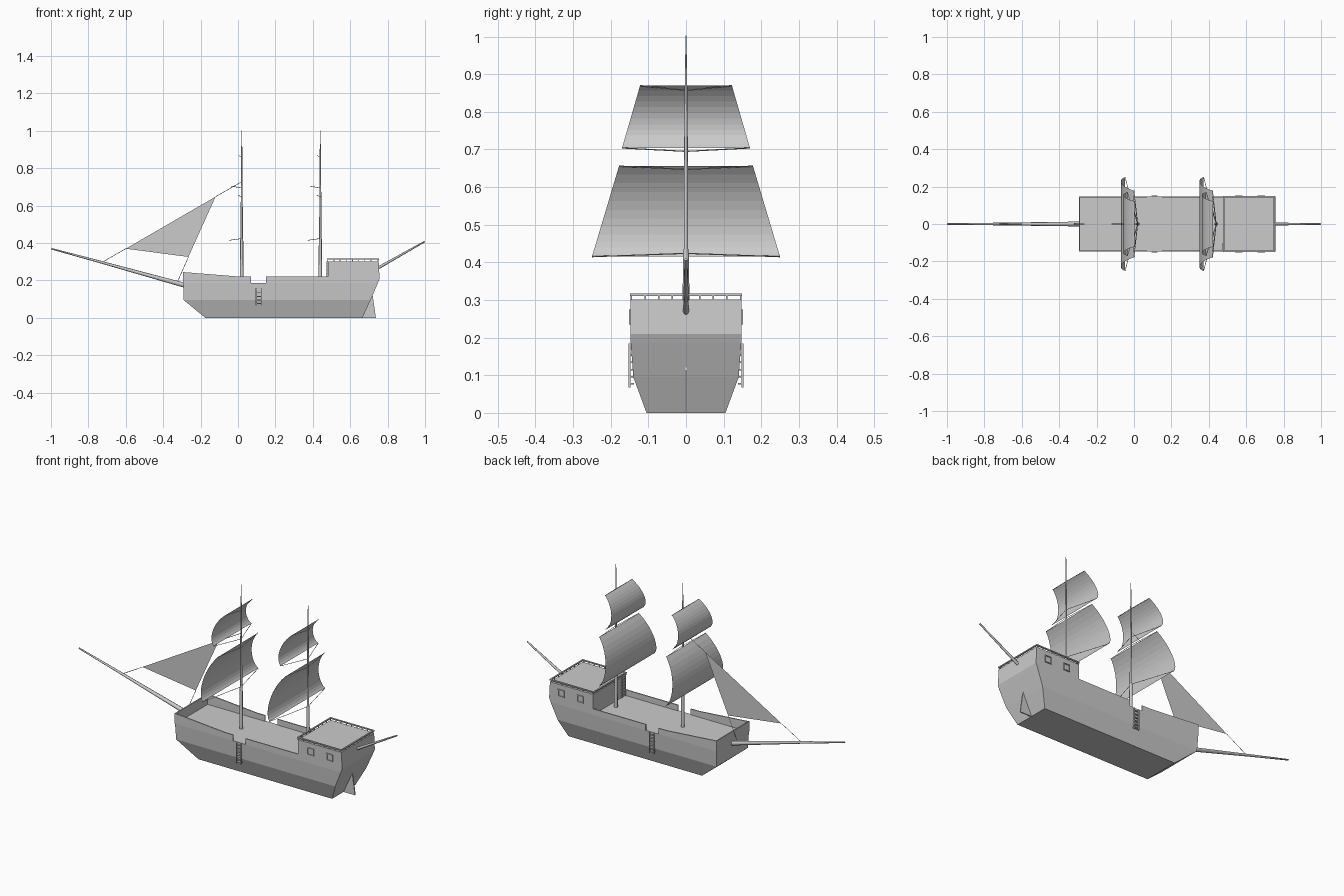
import bpy, bmesh, math
from mathutils import Vector

if "Cube" in bpy.data.objects:
    bpy.data.objects.remove(bpy.data.objects["Cube"])


def make(name, verts, faces):
    me = bpy.data.meshes.new(name)
    me.from_pydata(verts, [], faces)
    bm = bmesh.new()
    bm.from_mesh(me)
    bmesh.ops.recalc_face_normals(bm, faces=bm.faces)
    bm.to_mesh(me)
    bm.free()
    ob = bpy.data.objects.new(name, me)
    bpy.context.collection.objects.link(ob)
    return ob


def loft(name, rings):
    n = len(rings[0])
    verts = [p for r in rings for p in r]
    faces = [tuple(range(n)), tuple(range(len(verts) - n, len(verts)))]
    for k in range(len(rings) - 1):
        for i in range(n):
            j = (i + 1) % n
            faces.append((k * n + i, k * n + j, (k + 1) * n + j, (k + 1) * n + i))
    return make(name, verts, faces)


def prism(name, profile, y0, y1):
    return loft(name, [[(x, y, z) for x, z in profile] for y in (y0, y1)])


def box(name, x0, x1, y0, y1, z0, z1):
    return prism(name, [(x0, z0), (x1, z0), (x1, z1), (x0, z1)], y0, y1)


def spar(name, stations, sides=8):
    """Round tapered pole through (point, radius) stations on a straight line."""
    axis = (Vector(stations[-1][0]) - Vector(stations[0][0])).normalized()
    q = axis.to_track_quat('Z', 'Y')
    rings = []
    for p, r in stations:
        rings.append([Vector(p) + q @ Vector((r * math.cos(a), r * math.sin(a), 0))
                      for a in (2 * math.pi * i / sides for i in range(sides))])
    ob = loft(name, rings)
    for f in ob.data.polygons:
        f.use_smooth = len(f.vertices) == 4
    return ob


def rope(name, a, b):
    return spar(name, [(a, 0.0015), (b, 0.0015)], 4)


def bezier(p, t):
    while len(p) > 1:
        p = [a.lerp(b, t) for a, b in zip(p, p[1:])]
    return p[0]


# Lower hull up to the deck, flat bow and raked stern
levels = [(0, -0.175, 0.665, 0.105), (0.095, -0.29, 0.709, 0.14), (0.187, -0.293, 0.748, 0.147)]
loft("hull", [[(a, -w, z), (b, -w, z), (b, w, z), (a, w, z)] for z, a, b, w in levels])

# Stern cabin and rudder
prism("cabin", [(0.48, 0.187), (0.748, 0.187), (0.757, 0.21), (0.752, 0.302), (0.48, 0.302)], -0.147, 0.147)
prism("rudder", [(0.66, 0), (0.737, 0), (0.72, 0.12), (0.70, 0.09)], -0.003, 0.003)

# Bulwarks with a boarding gap on each side
box("bow_bulwark", -0.295, -0.289, -0.147, 0.147, 0.187, 0.245)
for s, side in ((-1, "front"), (1, "back")):
    y0, y1 = s * 0.141, s * 0.147
    prism("fore_bulwark_" + side, [(-0.295, 0.187), (0.07, 0.187), (0.07, 0.22), (0.02, 0.22), (-0.295, 0.245)], y0, y1)
    prism("mid_bulwark_" + side, [(0.15, 0.187), (0.48, 0.187), (0.48, 0.22), (0.15, 0.22)], y0, y1)
    # Boarding ladder
    for x in (0.096, 0.124):
        box("ladder_rail_" + side, x - 0.002, x + 0.002, s * 0.148, s * 0.153, 0.067, 0.185)
    for i in range(6):
        z = 0.075 + i * 0.019
        box("ladder_rung_" + side, 0.096, 0.124, s * 0.138, s * 0.152, z, z + 0.004)
    # Cabin window frames
    for x in (0.56, 0.68):
        for d in (-0.018, 0.018):
            box("window_jamb_" + side, x + d - 0.002, x + d + 0.002, s * 0.146, s * 0.152, 0.235, 0.275)
        for z in (0.235, 0.271):
            box("window_sill_" + side, x - 0.02, x + 0.02, s * 0.146, s * 0.152, z, z + 0.004)
    # Cabin side handrail
    box("side_handrail_" + side, 0.476, 0.754, s * 0.141, s * 0.149, 0.311, 0.317)
    for i in range(9):
        x = 0.48 + i * 0.033
        box("rail_post_" + side, x - 0.002, x + 0.002, s * 0.143, s * 0.147, 0.30, 0.312)

# Cabin end handrails
for x, end in ((0.476, "fore"), (0.746, "aft")):
    box("end_handrail_" + end, x, x + 0.008, -0.147, 0.147, 0.311, 0.317)
    for i in range(1, 8):
        y = -0.144 + i * 0.036
        box("end_post_" + end, x + 0.002, x + 0.006, y - 0.002, y + 0.002, 0.30, 0.312)

# Ladder from the deck to the cabin roof
for y in (-0.136, -0.104):
    box("cabin_ladder_rail", 0.473, 0.478, y - 0.002, y + 0.002, 0.187, 0.302)
for i in range(6):
    z = 0.2 + i * 0.018
    box("cabin_ladder_rung", 0.473, 0.48, -0.136, -0.104, z, z + 0.004)

# Bowsprit and stern boom
spar("bowsprit", [((-0.28, 0, 0.173), 0.013), ((-0.725, 0, 0.296), 0.007), ((-0.998, 0, 0.37), 0.004)])
spar("stern_boom", [((0.74, 0, 0.262), 0.008), ((0.998, 0, 0.408), 0.004)])


# Square sail bellied forward, with ropes from its corners to the mast
def sail(name, mx, profile, half_top, half_bottom, tie_top, tie_bottom, n=12):
    ctrl = [Vector((mx + x, 0, z)) for x, z in profile]
    zt, zb = profile[0][1], profile[-1][1]
    verts = []
    for i in range(n + 1):
        p = bezier(ctrl, i / n)
        w = half_top + (half_bottom - half_top) * (zt - p.z) / (zt - zb)
        verts += [(p.x, -w, p.z), (p.x, w, p.z)]
    make(name, verts, [(2 * i, 2 * i + 1, 2 * i + 3, 2 * i + 2) for i in range(n)])
    for corner, z in ((0, tie_top), (1, tie_top), (-2, tie_bottom), (-1, tie_bottom)):
        rope(name + "_rope", verts[corner], (mx, 0, z))


# Two masts with a lower and an upper sail each
for mx, label in ((0.02, "fore"), (0.44, "main")):
    spar(label + "_mast", [((mx, 0, 0.18), 0.010), ((mx, 0, 0.42), 0.008), ((mx, 0, 0.43), 0.006),
                           ((mx, 0, 0.70), 0.005), ((mx, 0, 0.90), 0.003), ((mx, 0, 1.003), 0.001)])
    sail(label + "_lower_sail", mx, [(-0.02, 0.656), (-0.10, 0.57), (-0.105, 0.45), (-0.068, 0.415)],
         0.178, 0.25, 0.647, 0.424)
    sail(label + "_upper_sail", mx, [(-0.017, 0.87), (-0.078, 0.82), (-0.095, 0.74), (-0.055, 0.704)],
         0.122, 0.17, 0.857, 0.695)

# Triangular jib and its stays
head, tack, clew = (-0.12, 0, 0.648), (-0.6, 0, 0.37), (-0.265, 0, 0.326)
make("jib", [head, tack, clew], [(0, 1, 2)])
rope("jib_halyard", head, (0.02, 0, 0.728))
rope("jib_tack_rope", tack, (-0.725, 0, 0.298))
rope("jib_sheet", clew, (-0.325, 0, 0.19))
